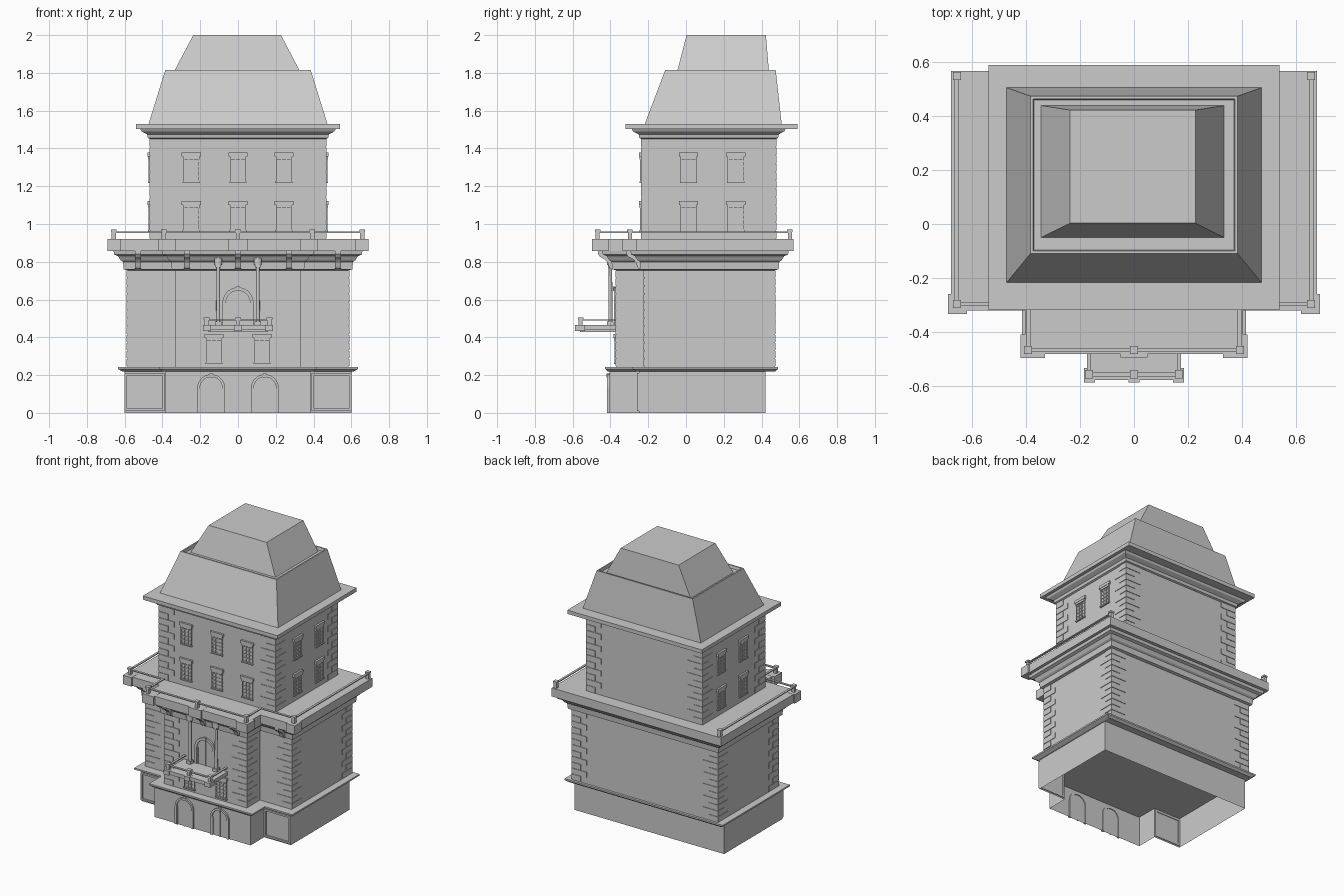
import bpy, bmesh, math
from mathutils import Matrix, Vector

if "Cube" in bpy.data.objects:
    bpy.data.objects.remove(bpy.data.objects["Cube"])


def finish(name, bm):
    bmesh.ops.recalc_face_normals(bm, faces=bm.faces[:])
    me = bpy.data.meshes.new(name)
    bm.to_mesh(me)
    bm.free()
    ob = bpy.data.objects.new(name, me)
    bpy.context.collection.objects.link(ob)
    return ob


def box(bm, x0, x1, y0, y1, z0, z1):
    c = Vector(((x0 + x1) / 2, (y0 + y1) / 2, (z0 + z1) / 2))
    s = (abs(x1 - x0), abs(y1 - y0), abs(z1 - z0), 1)
    bmesh.ops.create_cube(bm, size=1, matrix=Matrix.Translation(c) @ Matrix.Diagonal(s))


def tee(x, xb, yf, ym, yb, o=0):
    """Wide block with a narrower bay at the front, grown outward by o."""
    x, xb, yf, ym, yb = x + o, xb + o, yf - o, ym - o, yb + o
    return [(-xb, yf), (xb, yf), (xb, ym), (x, ym), (x, yb), (-x, yb), (-x, ym), (-xb, ym)]


def rect(x0, x1, y0, y1, o=0):
    return [(x0 - o, y0 - o), (x1 + o, y0 - o), (x1 + o, y1 + o), (x0 - o, y1 + o)]


def loft(name, levels, bottom=True, top=True):
    bm = bmesh.new()
    rings = [[bm.verts.new((x, y, z)) for x, y in pts] for pts, z in levels]
    n = len(rings[0])
    for a, b in zip(rings, rings[1:]):
        for i in range(n):
            j = (i + 1) % n
            bm.faces.new((a[i], a[j], b[j], b[i]))
    if bottom:
        bm.faces.new(rings[0][::-1])
    if top:
        bm.faces.new(rings[-1])
    return finish(name, bm)


LOW = (0.585, 0.33, -0.37, -0.22, 0.47)
UP = (-0.465, 0.465, -0.235, 0.475)

# Ground floor shell, open underneath, and its ledge
base = tee(0.6, 0.385, -0.405, -0.25, 0.42)
loft("ground_floor_walls", [(base, 0), (base, 0.23)], False, False)
loft("ground_floor_ledge", [(tee(0.61, 0.395, -0.412, -0.26, 0.47), 0.218),
                            (tee(0.635, 0.415, -0.428, -0.285, 0.487), 0.232),
                            (tee(0.635, 0.415, -0.428, -0.285, 0.487), 0.243)])

# Main storey with flared cornice and terrace slab
loft("main_storey", [(tee(*LOW), 0.24), (tee(*LOW), 0.77)])
prof = [(0.0, 0.755), (0.02, 0.76), (0.024, 0.8), (0.036, 0.808), (0.05, 0.83), (0.07, 0.838), (0.075, 0.862)]
loft("main_cornice", [(tee(*LOW, o), z) for o, z in prof])
slab = tee(0.68, 0.405, -0.482, -0.322, 0.568)
loft("terrace_slab", [(slab, 0.858), (slab, 0.92)])

# Upper storey, cornice and eave slab
loft("upper_storey", [(rect(*UP), 0.91), (rect(*UP), 1.46)])
prof = [(0.0, 1.45), (0.012, 1.455), (0.016, 1.475), (0.045, 1.49), (0.055, 1.507)]
loft("upper_cornice", [(rect(*UP, o), z) for o, z in prof])
eave = rect(-0.54, 0.54, -0.32, 0.59)
loft("eave_slab", [(eave, 1.503), (eave, 1.53)])

# Two-tier mansard roof; the lower tier ends in a shallow rim
rim = rect(-0.385, 0.385, -0.11, 0.475)
loft("lower_roof", [(rect(-0.475, 0.475, -0.22, 0.507), 1.525), (rim, 1.815),
                    (rect(-0.385, 0.385, -0.11, 0.475, -0.01), 1.815),
                    (rect(-0.385, 0.385, -0.11, 0.475, -0.014), 1.795)])
loft("upper_roof", [(rect(-0.345, 0.335, -0.05, 0.44), 1.795), (rect(-0.237, 0.228, 0.003, 0.423), 2.0)])


# Alternating corner stones
def quoins(bm, cx, cy, sx, sy, z0, z1, n):
    h, t = (z1 - z0) / n, 0.004
    for i in range(n):
        a, b = (0.118, 0.066) if i % 2 else (0.07, 0.112)
        box(bm, cx + sx * t, cx - sx * a, cy + sy * t, cy - sy * b, z0 + i * h + 0.002, z0 + (i + 1) * h - 0.002)


bm = bmesh.new()
for s in (-1, 1):
    for x, y, d in ((0.33, -0.37, -1), (0.585, -0.22, -1), (0.585, 0.47, 1)):
        quoins(bm, s * x, y, s, d, 0.245, 0.757, 12)
    for y, d in ((-0.235, -1), (0.475, 1)):
        quoins(bm, s * 0.465, y, s, d, 0.922, 1.452, 12)
finish("corner_stones", bm)


# Barred windows: built facing -y, then turned onto their wall
def window(bm, x, y, z, turn=0):
    w = bmesh.new()
    box(w, -0.04, 0.04, -0.003, 0.01, 0, 0.135)
    for i in range(4):
        u = -0.039 + i * 0.026
        box(w, u - 0.003, u + 0.003, -0.008, 0, 0, 0.125)
    for i in range(5):
        v = 0.006 + i * 0.026
        box(w, -0.043, 0.043, -0.007, 0, v - 0.003, v + 0.003)
    box(w, -0.043, 0.043, -0.012, 0, 0.12, 0.137)
    box(w, -0.051, 0.051, -0.014, 0, 0.135, 0.156)
    box(w, -0.046, 0.046, -0.012, 0, -0.004, 0.004)
    w.transform(Matrix.Translation((x, y, z)) @ Matrix.Rotation(turn, 4, 'Z'))
    me = bpy.data.meshes.new("tmp")
    w.to_mesh(me)
    w.free()
    bm.from_mesh(me)
    bpy.data.meshes.remove(me)


bm = bmesh.new()
for z in (0.965, 1.222):
    for x in (-0.248, 0, 0.243):
        window(bm, x, UP[2], z)
    for y in (0.013, 0.263):
        window(bm, UP[1], y, z, math.pi / 2)
        window(bm, UP[0], y, z, -math.pi / 2)
for x in (-0.127, 0.127):
    window(bm, x, LOW[2], 0.262)
finish("windows", bm)


# Arched doors
def arch_pts(r, zs, z0, n=14):
    arc = [(r * math.cos(math.pi * i / n), zs + r * math.sin(math.pi * i / n)) for i in range(n + 1)]
    return [(r, z0)] + arc + [(-r, z0)]


def arch_door(name, x, y, z0, zs, ro, ri):
    bm = bmesh.new()
    rings = [[bm.verts.new((x + u, y + d, v)) for u, v in arch_pts(r, zs, z0)]
             for r, d in ((ro, 0.006), (ro, -0.012), (ri, -0.012), (ri, 0.006))]
    for a, b in zip(rings, rings[1:] + rings[:1]):
        for i in range(len(a) - 1):
            bm.faces.new((a[i], a[i + 1], b[i + 1], b[i]))
    bm.faces.new([bm.verts.new((x + u, y - 0.003, v)) for u, v in arch_pts(ri, zs, z0)])
    box(bm, x - 0.004, x + 0.004, y - 0.008, y, z0, zs + ri)
    for s in (-1, 1):
        box(bm, x + s * ri, x + s * (ri - 0.007), y - 0.008, y, z0, zs)
    box(bm, x - 0.01, x + 0.01, y - 0.016, y, zs + ri - 0.002, zs + ro + 0.004)
    finish(name, bm)


for s, side in ((-1, "left"), (1, "right")):
    arch_door("street_door_" + side, s * 0.142, -0.405, 0, 0.13, 0.074, 0.06)
arch_door("balcony_door", 0, LOW[2], 0.46, 0.583, 0.082, 0.064)

# Framed panels on the recessed ground floor fronts
bm = bmesh.new()
for s in (-1, 1):
    for x0, x1, z0, z1 in ((0.39, 0.402, 0.01, 0.21), (0.588, 0.6, 0.01, 0.21),
                           (0.39, 0.6, 0.01, 0.022), (0.39, 0.6, 0.198, 0.21)):
        box(bm, s * x0, s * x1, -0.26, -0.245, z0, z1)
finish("shop_frames", bm)

# Scrolled brackets under the main cornice
bm = bmesh.new()
for x, y in ((-0.53, -0.22), (-0.27, -0.37), (0, -0.37), (0.27, -0.37), (0.53, -0.22)):
    side = [(0.02, 0.76), (-0.022, 0.76), (-0.035, 0.768), (-0.045, 0.795), (-0.06, 0.813),
            (-0.085, 0.826), (-0.095, 0.84), (-0.095, 0.86), (0.02, 0.86)]
    f = bm.faces.new([bm.verts.new((x - 0.016, y + u, v)) for u, v in side])
    ex = bmesh.ops.extrude_face_region(bm, geom=[f])
    bmesh.ops.translate(bm, vec=(0.032, 0, 0), verts=[g for g in ex["geom"] if isinstance(g, bmesh.types.BMVert)])
finish("cornice_brackets", bm)

# Pedestal blocks on the terrace edge
bm = bmesh.new()
for s in (-1, 1):
    box(bm, s * 0.62, s * 0.69, -0.335, -0.26, 0.856, 0.921)
    box(bm, s * 0.33, s * 0.422, -0.497, -0.41, 0.856, 0.921)
box(bm, -0.05, 0.05, -0.495, -0.42, 0.856, 0.921)
finish("terrace_blocks", bm)


# Post-and-rail parapets
def railing(name, path, posts, z, h):
    bm = bmesh.new()
    for x, y in posts:
        box(bm, x - 0.011, x + 0.011, y - 0.011, y + 0.011, z, z + h)
        box(bm, x - 0.015, x + 0.015, y - 0.015, y + 0.015, z + h - 0.012, z + h)
    for (ax, ay), (bx, by) in zip(path, path[1:]):
        r = 0.008
        box(bm, min(ax, bx) - r, max(ax, bx) + r, min(ay, by) - r, max(ay, by) + r, z + h - 0.018, z + h - 0.011)
    finish(name, bm)


half = [(0.658, 0.55), (0.658, -0.297), (0.393, -0.297), (0.393, -0.468)]
left = [(-x, y) for x, y in half]
posts = [p for side in (half, left) for p in (side[0], side[1], side[3])] + [(0, -0.468)]
railing("terrace_railing", half + left[::-1], posts, 0.92, 0.05)

# Balcony slab, soffit and railing
bm = bmesh.new()
box(bm, -0.175, 0.175, -0.58, -0.36, 0.438, 0.464)
box(bm, -0.16, 0.16, -0.56, -0.36, 0.428, 0.44)
for x in (-0.165, 0, 0.165):
    box(bm, x - 0.021, x + 0.021, -0.588, -0.535, 0.434, 0.465)
finish("balcony_slab", bm)
path = [(0.167, -0.37), (0.167, -0.558), (-0.167, -0.558), (-0.167, -0.37)]
railing("balcony_railing", path, [path[1], path[2], (0, -0.558)], 0.463, 0.043)

# Slender columns flanking the balcony door
for s, side in ((-1, "left"), (1, "right")):
    bm = bmesh.new()
    x, y = s * 0.105, -0.4
    bmesh.ops.create_cone(bm, cap_ends=True, segments=16, radius1=0.011, radius2=0.009, depth=0.33,
                          matrix=Matrix.Translation((x, y, 0.62)))
    for r, z0, z1 in ((0.017, 0.462, 0.485), (0.014, 0.77, 0.782), (0.019, 0.782, 0.82)):
        box(bm, x - r, x + r, y - r, y + r, z0, z1)
    ob = finish("balcony_column_" + side, bm)
    for p in ob.data.polygons:
        p.use_smooth = len(p.vertices) == 4 and p.area > 0.001 and abs(p.normal.z) < 0.1
